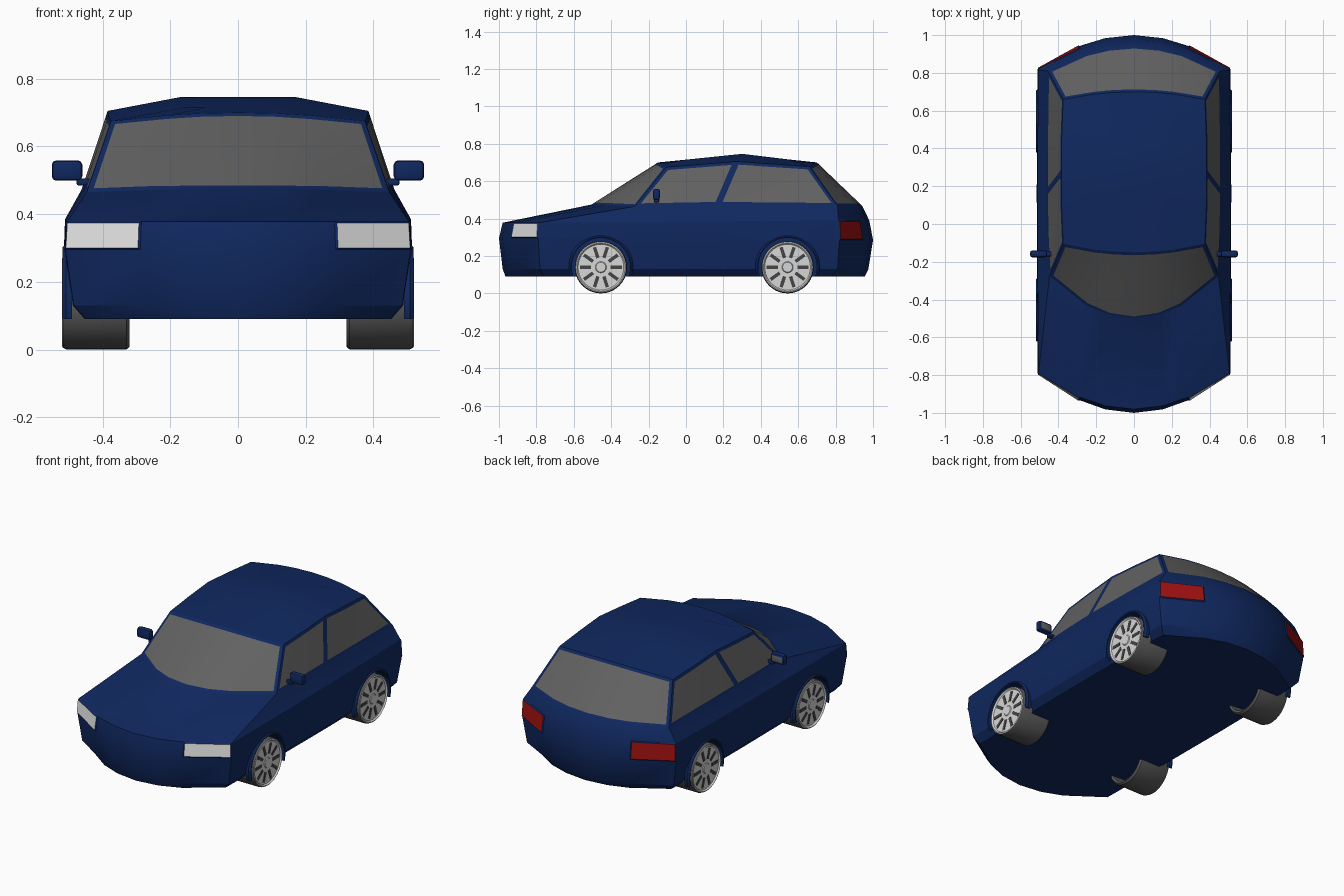
import bpy, bmesh
from math import sin, cos, pi, radians
from mathutils import Matrix, Vector

cube = bpy.data.objects.get("Cube")
if cube:
    bpy.data.objects.remove(cube, do_unlink=True)


def material(name, colour):
    m = bpy.data.materials.new(name)
    m.use_nodes = True
    rgba = (*colour, 1)
    m.diffuse_color = rgba
    m.node_tree.nodes["Principled BSDF"].inputs["Base Color"].default_value = rgba
    return m


PAINT = material("blue paint", (.005, .021, .115))
GLASS = material("grey glass", (.12, .12, .12))
LAMP = material("white lamp", (.8, .8, .8))
TAIL = material("red lamp", (.34, .005, .005))
TYRE = material("dark rubber", (.1, .1, .1))
SILVER = material("silver rim", (.68, .68, .68))
SLOT = material("dark slot", (.06, .06, .06))


def finish(bm, name, mats, angle=30):
    bmesh.ops.recalc_face_normals(bm, faces=bm.faces[:])
    mesh = bpy.data.meshes.new(name)
    bm.to_mesh(mesh)
    bm.free()
    for m in mats:
        mesh.materials.append(m)
    ob = bpy.data.objects.new(name, mesh)
    bpy.context.collection.objects.link(ob)
    bpy.ops.object.select_all(action="DESELECT")
    ob.select_set(True)
    bpy.context.view_layer.objects.active = ob
    bpy.ops.object.shade_smooth_by_angle(angle=radians(angle))
    return ob


# Each body ring: front centre (y, z), front corner, side middle, rear corner (x, y, z), rear centre (y, z)
RINGS = [
    ((-.965, .09), (.45, -.76, .09), (.46, .17, .09), (.45, .78, .09), (.955, .09)),
    ((-.98, .13), (.485, -.78, .13), (.495, .17, .13), (.485, .81, .13), (.975, .13)),
    ((-1, .295), (.51, -.79, .295), (.515, .17, .28), (.51, .82, .285), (1, .285)),
    ((-.98, .378), (.505, -.785, .378), (.511, .17, .385), (.505, .815, .39), (.98, .39)),
    ((-.505, .475), (.447, -.275, .465), (.462, .17, .473), (.455, .81, .467), (.942, .468)),
    ((-.15, .7), (.375, -.105, .675), (.385, .27, .705), (.375, .66, .678), (.7, .7)),
    ((0, .715), (.16, 0, .715), (.17, .3, .746), (.16, .55, .716), (.55, .716)),
]
ARC = (0, .3, .565)


def half_ring(front, fc, mid, rc, rear):
    def arc(centre, corner):
        c = Vector((0, *centre))
        d = Vector(corner) - c
        return [c + Vector((d.x * t, d.y * t * t, d.z * t * t)) for t in ARC] + [Vector(corner)]

    def between(corner):
        p = (Vector(corner) + Vector(mid)) / 2
        p.x = corner[0] * .25 + mid[0] * .75
        return p
    return arc(front, fc) + [between(fc), Vector(mid), between(rc)] + arc(rear, rc)[::-1]


# Body shell lofted through the rings
bm = bmesh.new()
loops = []
for ring in RINGS:
    half = half_ring(*ring)
    other = [Vector((-p.x, p.y, p.z)) for p in half[-2:0:-1]]
    loops.append([bm.verts.new(p) for p in half + other])
N = len(loops[0])
strips = []
for a, b in zip(loops, loops[1:]):
    strips.append([bm.faces.new((a[i], a[(i + 1) % N], b[(i + 1) % N], b[i])) for i in range(N)])
bm.faces.new(loops[0])

# Roof crown in four cross strips
top = loops[-1]
at = lambda i: top[i % N]
bm.faces.new([at(i) for i in range(-4, 5)])
for i in (4, 5):
    bm.faces.new((at(i), at(i + 1), at(-i - 1), at(-i)))
bm.faces.new([at(i) for i in range(6, N - 5)])
bmesh.ops.recalc_face_normals(bm, faces=bm.faces[:])


def panel(strip, indices, mat, border, depth=0):
    faces = [strips[strip][i % N] for i in indices]
    bmesh.ops.inset_region(bm, faces=faces, thickness=border, depth=depth, use_even_offset=True)
    for f in faces:
        f.material_index = mat


# Windows: windscreen, rear screen, then two panes on each side
panel(4, range(-3, 3), 1, .018)
panel(4, range(7, 13), 1, .018)
for pane in ((3, 4), (5, 6), (13, 14), (15, 16)):
    panel(4, pane, 1, .017)
# Headlamps and tail lamps
for i in (2, -3):
    panel(2, [i], 2, .005, .006)
for i in (7, 12):
    panel(2, [i], 3, .005, .006)
body = finish(bm, "car_body", [PAINT, GLASS, LAMP, TAIL], 25)

# Wheel arches cut into the sides
AXLES = {"front": -.455, "rear": .543}
HUB_Z = .14
bm = bmesh.new()
for y in AXLES.values():
    for s in (-1, 1):
        place = Matrix.Translation((s * .55, y, HUB_Z)) @ Matrix.Rotation(pi / 2, 4, "Y")
        bmesh.ops.create_cone(bm, cap_ends=True, segments=40, radius1=.158, radius2=.158,
                              depth=.2, matrix=place)
cutter = finish(bm, "arch_cutter", [PAINT])
cutter.hide_render = True
cut = body.modifiers.new("arches", "BOOLEAN")
cut.operation, cut.solver, cut.object = "DIFFERENCE", "EXACT", cutter
bpy.context.view_layer.objects.active = body
bpy.ops.object.modifier_apply(modifier=cut.name)
bpy.data.objects.remove(cutter, do_unlink=True)
bpy.context.view_layer.objects.active = body
body.select_set(True)
bpy.ops.object.shade_smooth_by_angle(angle=radians(25))


def lathe(name, profile, side, y, mats, start=0, sweep=360, steps=40, rule=lambda i: 0):
    """Turn an (x, radius) profile about an axle."""
    bm = bmesh.new()
    rows = []
    for k in range(steps + 1):
        a = radians(start + sweep * k / steps)
        rows.append([bm.verts.new((side * x, y + r * cos(a), HUB_Z + r * sin(a))) for x, r in profile])
    for p, q in zip(rows, rows[1:]):
        for i in range(len(profile) - 1):
            bm.faces.new((p[i], p[i + 1], q[i + 1], q[i])).material_index = rule(i)
    bmesh.ops.remove_doubles(bm, verts=bm.verts[:], dist=.0001)
    return finish(bm, name, mats)


WHEEL = [(.45, 0), (.45, .11), (.325, .12), (.32, .132), (.33, .14), (.505, .14),
         (.517, .135), (.52, .129), (.512, .122), (.512, .03), (.516, .026), (.516, 0)]
LIP = [(.49, .156), (.517, .156), (.519, .162), (.508, .172), (.49, .172), (.49, .156)]

for end, y in AXLES.items():
    for side, hand in ((1, "left"), (-1, "right")):
        label = f"{end}_{hand}"
        lathe(f"{label}_wheel", WHEEL, side, y, [TYRE, SILVER], rule=lambda i: int(i > 5))
        lathe(f"{label}_arch_lip", LIP, side, y, [PAINT], start=-17, sweep=214)
        # Dark slots between the spokes
        bm = bmesh.new()
        for k in range(10):
            turn = Matrix.Rotation(2 * pi * (k + .5) / 10, 4, "X")
            place = Matrix.Translation((side * .512, y, HUB_Z)) @ turn
            bmesh.ops.create_cube(bm, size=1, matrix=place @ Matrix.Translation((0, 0, .082))
                                  @ Matrix.Diagonal((.005, .018, .06, 1)))
        finish(bm, f"{label}_wheel_slots", [SLOT])


def rounded_box(bm, centre, size, bevel):
    made = bmesh.ops.create_cube(bm, size=1, matrix=Matrix.Translation(centre) @ Matrix.Diagonal((*size, 1)))
    edges = {e for v in made["verts"] for e in v.link_edges}
    bmesh.ops.bevel(bm, geom=list(edges), offset=bevel, segments=2, affect="EDGES", profile=.5)


# Door mirrors with a stalk and a glass face at the back
for side, hand in ((1, "left"), (-1, "right")):
    bm = bmesh.new()
    rounded_box(bm, (side * .505, -.158, .529), (.09, .038, .06), .013)
    bm.normal_update()
    for f in bm.faces:
        f.material_index = int(f.normal.y > .95)
    rounded_box(bm, (side * .452, -.158, .495), (.05, .026, .02), .006)
    finish(bm, f"{hand}_door_mirror", [PAINT, GLASS], 40)
